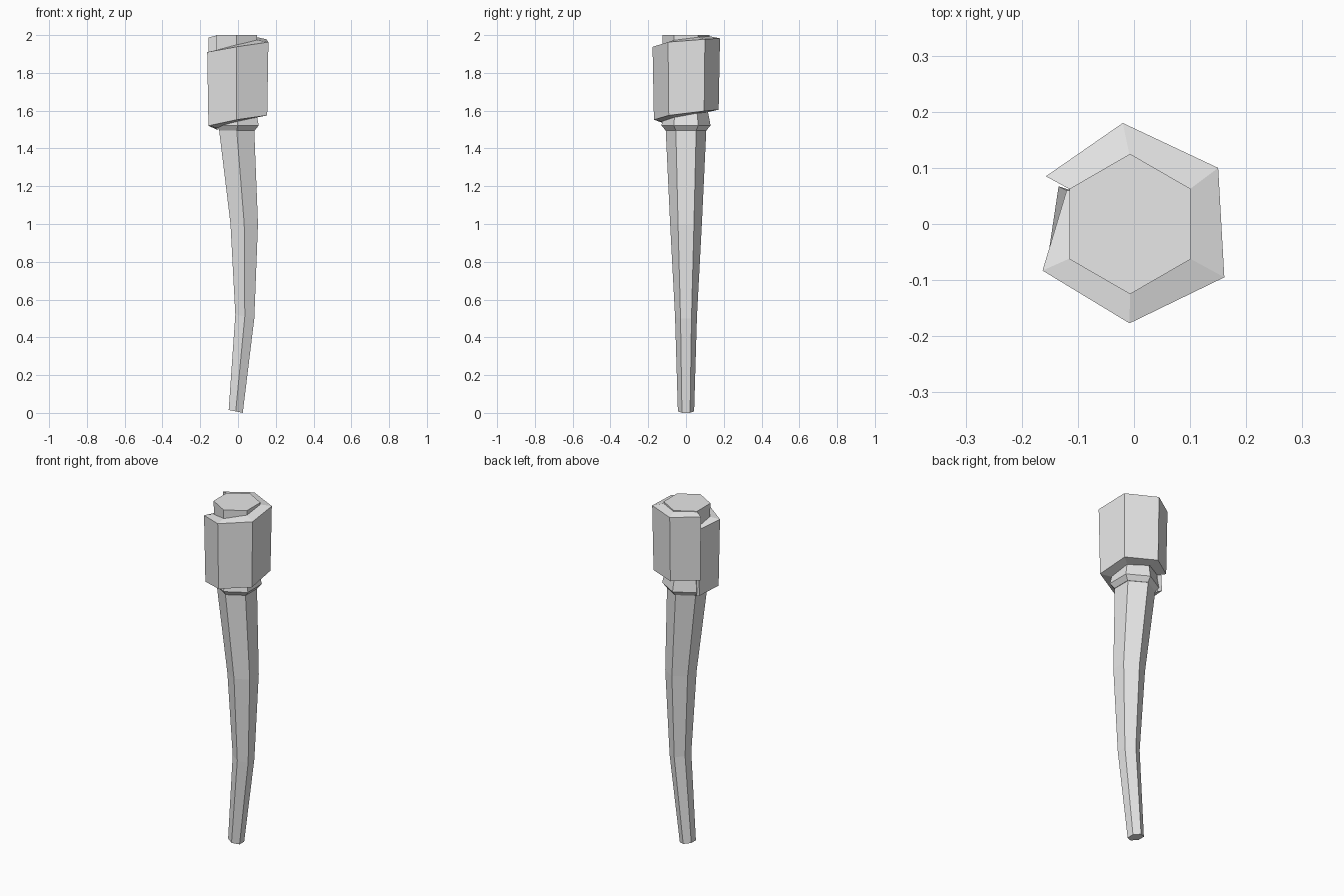
import bpy
from math import sin, cos, pi
from mathutils import Vector

cube = bpy.data.objects.get("Cube")
if cube:
    bpy.data.objects.remove(cube, do_unlink=True)

grey = bpy.data.materials.new("plain grey")
grey.use_nodes = True
color = (0.8, 0.8, 0.8, 1)
grey.diffuse_color = color
grey.node_tree.nodes["Principled BSDF"].inputs["Base Color"].default_value = color


def loft(name, rings):
    """Skin equal-length closed rings and cap both ends."""
    n = len(rings[0])
    faces = [tuple(reversed(range(n)))]
    for r in range(len(rings) - 1):
        for i in range(n):
            a, b = r * n + i, r * n + (i + 1) % n
            faces.append((a, b, b + n, a + n))
    faces.append(tuple(range((len(rings) - 1) * n, len(rings) * n)))
    mesh = bpy.data.meshes.new(name)
    mesh.from_pydata([p for ring in rings for p in ring], [], faces)
    mesh.materials.append(grey)
    obj = bpy.data.objects.new(name, mesh)
    bpy.context.collection.objects.link(obj)
    return obj


def hexagon(x, z, radius, tilt=0.0):
    """Six-sided ring with a corner facing the front."""
    ring = []
    for i in range(6):
        a = pi / 6 + i * pi / 3
        dx = radius * cos(a)
        ring.append(Vector((x + dx, radius * sin(a), z + tilt * dx)))
    return ring


# Bent, tapering handle
loft("handle", [
    hexagon(-0.012, 0.008, 0.043, -0.2),
    hexagon(0.036, 0.51, 0.058, -0.2),
    hexagon(0.033, 1.0, 0.084),
    hexagon(-0.008, 1.51, 0.108),
])

# Head core with a flared collar under the wrap
loft("head_core", [
    hexagon(-0.005, 1.495, 0.108),
    hexagon(-0.003, 1.522, 0.13),
    hexagon(-0.005, 1.6, 0.115),
    hexagon(-0.007, 2.0, 0.125),
])

# Wrap: one rising turn around the core, from the tucked start to the loose end
# Each station: outer x, outer y, bottom z, top z
stations = [
    (-0.12, 0.06, 1.51, 1.89),
    (-0.163, -0.083, 1.52, 1.91),
    (-0.008, -0.177, 1.552, 1.938),
    (0.161, -0.095, 1.575, 1.963),
    (0.15, 0.1, 1.598, 1.978),
    (-0.02, 0.18, 1.605, 1.983),
    (-0.157, 0.085, 1.61, 1.987),
]
rings = []
for i, (x, y, low, high) in enumerate(stations):
    a = pi * 5 / 6 + i * pi / 3
    ix, iy = -0.007 + 0.118 * cos(a), 0.118 * sin(a)
    flare = 1.12 if i == 0 else 0.96
    rings.append([
        Vector((x * flare, y * flare, low)),
        Vector((ix, iy, low - 0.012)),
        Vector((ix, iy, high + 0.012)),
        Vector((x, y, high)),
    ])
wrap = loft("head_wrap", rings)

# Consistent outward faces
import bmesh
for obj in (bpy.data.objects[n] for n in ("handle", "head_core", "head_wrap")):
    bm = bmesh.new()
    bm.from_mesh(obj.data)
    bmesh.ops.recalc_face_normals(bm, faces=bm.faces)
    bm.to_mesh(obj.data)
    bm.free()
